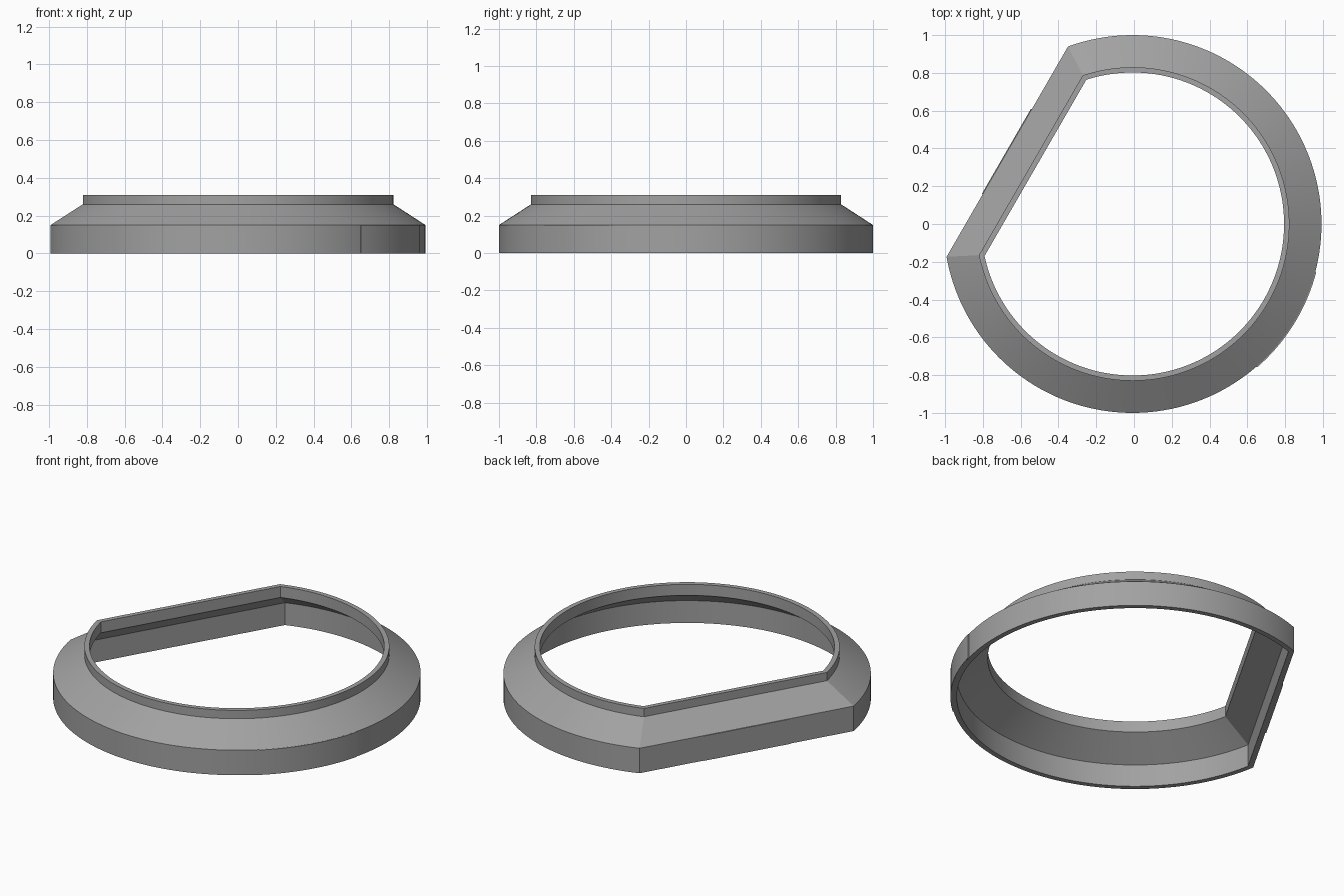
import bpy, bmesh
from math import acos, atan2, cos, sin, pi, radians
from mathutils import Matrix

cube = bpy.data.objects.get("Cube")
if cube:
    bpy.data.objects.remove(cube)

# Single grey material
grey = bpy.data.materials.new("plain_grey")
grey.use_nodes = True
colour = (0.36, 0.36, 0.36, 1)
grey.diffuse_color = colour
grey.node_tree.nodes["Principled BSDF"].inputs["Base Color"].default_value = colour

CENTRE_X = -0.0075
FLAT = radians(150)      # direction the flat side faces
SEGMENTS = 144


def finish(name, bm):
    bmesh.ops.recalc_face_normals(bm, faces=bm.faces)
    mesh = bpy.data.meshes.new(name)
    bm.to_mesh(mesh)
    bm.free()
    mesh.materials.append(grey)
    obj = bpy.data.objects.new(name, mesh)
    bpy.context.collection.objects.link(obj)
    bpy.ops.object.select_all(action='DESELECT')
    obj.select_set(True)
    bpy.context.view_layer.objects.active = obj
    bpy.ops.object.shade_smooth_by_angle(angle=radians(20))
    return obj


def d_loop(bm, radius, flat_distance, z):
    """Circle cut by a straight chord."""
    half = acos(flat_distance / radius)
    angles = [FLAT + half + (2 * pi - 2 * half) * i / SEGMENTS
              for i in range(SEGMENTS + 1)]
    return [bm.verts.new((CENTRE_X + radius * cos(a), radius * sin(a), z))
            for a in angles]


# Hollow ring: wall, sloping shoulder and neck (radius, flat distance, height)
profile = [
    (1.0, 0.766, 0), (1.0, 0.766, 0.15), (0.83, 0.622, 0.26), (0.83, 0.622, 0.31),
    (0.802, 0.594, 0.31), (0.802, 0.594, 0.244), (0.97, 0.736, 0.134), (0.97, 0.736, 0),
]
bm = bmesh.new()
loops = [d_loop(bm, *row) for row in profile]
for a, b in zip(loops, loops[1:] + loops[:1]):
    for i in range(len(a)):
        j = (i + 1) % len(a)
        bm.faces.new((a[i], a[j], b[j], b[i]))
finish("collar_ring", bm)

# Thin raised plate on the flat side
bm = bmesh.new()
place = (Matrix.Translation((CENTRE_X, 0, 0)) @ Matrix.Rotation(FLAT, 4, 'Z')
         @ Matrix.Translation((0.7675, 0, 0.075)) @ Matrix.Diagonal((0.007, 0.52, 0.149, 1)))
bmesh.ops.create_cube(bm, size=1, matrix=place)
finish("flat_side_plate", bm)

# Thin raised plate on the curved side
bm = bmesh.new()
start, end, steps = radians(-49), radians(-14.7), 24
arc = [start + (end - start) * i / steps for i in range(steps + 1)]
outline = [(1.005, a) for a in arc] + [(0.998, a) for a in reversed(arc)]
base = bm.faces.new([bm.verts.new((CENTRE_X + r * cos(a), r * sin(a), 0.0005))
                     for r, a in outline])
top = bmesh.ops.extrude_face_region(bm, geom=[base])["geom"]
bmesh.ops.translate(bm, vec=(0, 0, 0.149),
                    verts=[v for v in top if isinstance(v, bmesh.types.BMVert)])
finish("curved_side_plate", bm)
